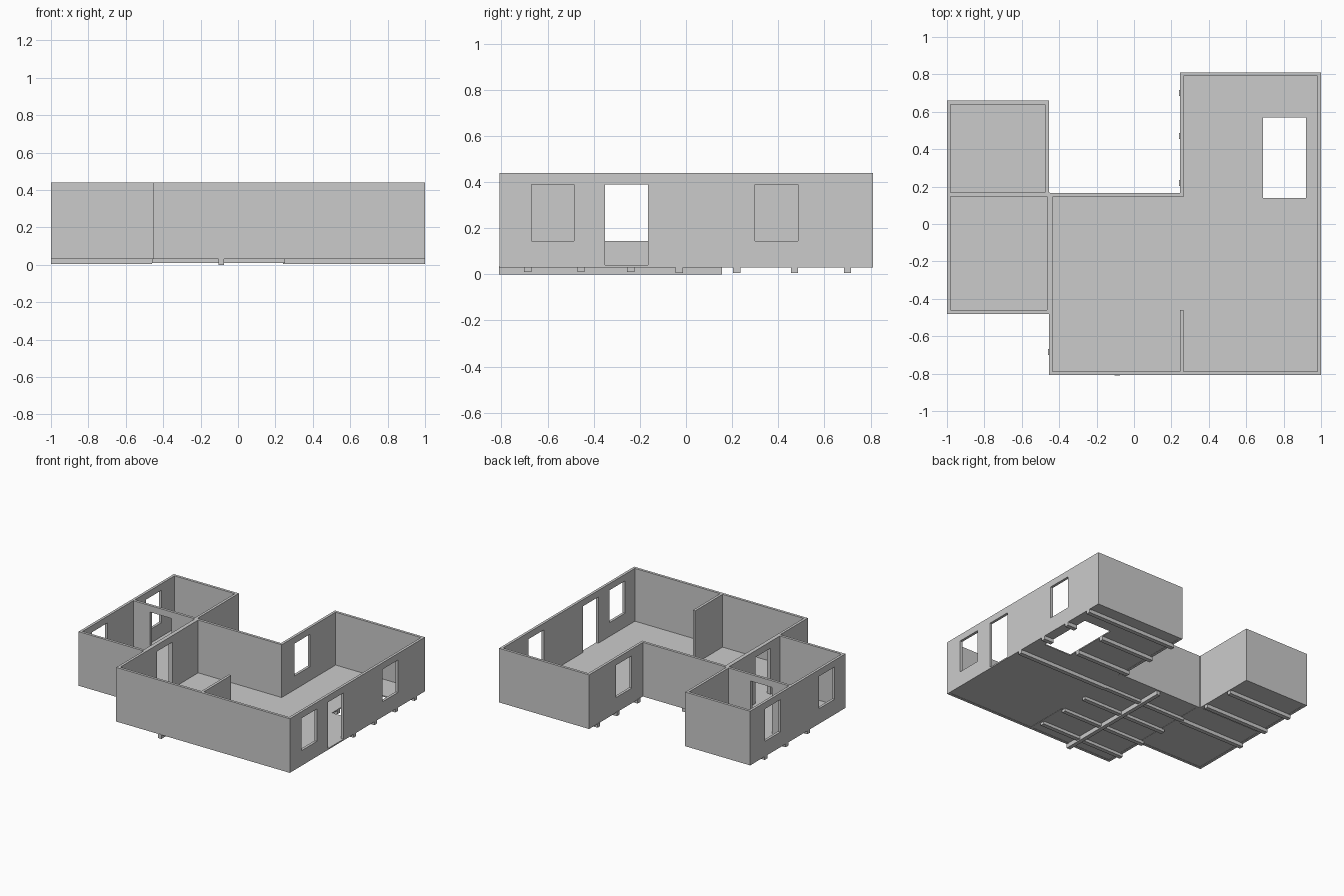
import bpy, bmesh
from mathutils import Vector

if "Cube" in bpy.data.objects:
    bpy.data.objects.remove(bpy.data.objects["Cube"])

Z0, Z1 = 0.03, 0.44                      # wall bottom and top
WIN, DOOR = (0.145, 0.39), (0.04, 0.39)  # opening heights


def panel(name, us, vs, solid, place, depth):
    """Grid of cells where solid(u, v) holds, extruded into a clean slab."""
    us, vs = sorted(set(us)), sorted(set(vs))
    bm = bmesh.new()
    pt = {(u, v): bm.verts.new(place(u, v)) for u in us for v in vs}
    for u0, u1 in zip(us, us[1:]):
        for v0, v1 in zip(vs, vs[1:]):
            if solid((u0 + u1) / 2, (v0 + v1) / 2):
                bm.faces.new([pt[u0, v0], pt[u1, v0], pt[u1, v1], pt[u0, v1]])
    bmesh.ops.delete(bm, geom=[v for v in bm.verts if not v.link_faces], context='VERTS')
    ext = bmesh.ops.extrude_face_region(bm, geom=bm.faces[:], use_keep_orig=True)
    moved = [e for e in ext['geom'] if isinstance(e, bmesh.types.BMVert)]
    bmesh.ops.translate(bm, verts=moved, vec=Vector(depth))
    bmesh.ops.recalc_face_normals(bm, faces=bm.faces[:])
    me = bpy.data.meshes.new(name)
    bm.to_mesh(me)
    bm.free()
    ob = bpy.data.objects.new(name, me)
    bpy.context.collection.objects.link(ob)
    return ob


def wall(name, axis, pos, a, b, holes=(), t=0.02):
    """Wall running along axis from a to b; holes are (start, end, (low, high))."""
    us = [a, b] + [h[i] for h in holes for i in (0, 1)]
    vs = [Z0, Z1] + [z for h in holes for z in h[2]]
    solid = lambda u, v: not any(h[0] < u < h[1] and h[2][0] < v < h[2][1] for h in holes)
    if axis == 'x':
        panel(name, us, vs, solid, lambda u, v: (u, pos, v), (0, t, 0))
    else:
        panel(name, us, vs, solid, lambda u, v: (pos, u, v), (t, 0, 0))


def beam(name, x0, x1, y0, y1, z0=0.0, z1=0.034):
    panel(name, [x0, x1], [y0, y1], lambda u, v: True,
          lambda u, v: (u, v, z0), (0, 0, z1 - z0))


# Openings
back_win = (0.30, 0.485, WIN)
mid_win = (-0.35, -0.165, WIN)
mid_door = (-0.35, -0.165, DOOR)

# Walls running front to back
wall("left_wall", 'y', -1.0, -0.48, 0.66, [back_win, mid_win])
wall("back_left_room_side", 'y', -0.475, 0.155, 0.66)
wall("middle_wall", 'y', -0.465, -0.48, 0.165, [mid_door], 0.03)
wall("middle_wall_front", 'y', -0.455, -0.805, -0.48)
wall("right_wall", 'y', 0.98, -0.805, 0.81,
     [(-0.67, -0.485, WIN), mid_door, back_win])
wall("right_wing_inner_wall", 'y', 0.245, 0.145, 0.81, [back_win])
wall("partition_stub", 'y', 0.245, -0.79, -0.46)

# Walls running left to right
wall("left_room_front", 'x', -0.48, -0.985, -0.45)
wall("left_divider", 'x', 0.148, -0.985, -0.45, [(-0.84, -0.66, DOOR)])
wall("left_room_back", 'x', 0.64, -0.985, -0.46)
wall("middle_back", 'x', 0.145, -0.44, 0.25)
wall("front_wall", 'x', -0.808, -0.455, 1.0)
wall("right_back", 'x', 0.79, 0.245, 1.0)


# Floor with stair opening
def in_floor(x, y):
    if 0.69 < x < 0.92 and 0.14 < y < 0.57:
        return False
    if x < -0.455:
        return -0.475 < y < 0.655
    return -0.8 < y < (0.8 if x > 0.25 else 0.155)


panel("floor", [-0.995, -0.455, 0.25, 0.69, 0.92, 0.995],
      [-0.8, -0.475, 0.14, 0.155, 0.57, 0.655, 0.8],
      in_floor, lambda u, v: (u, v, 0.032), (0, 0, 0.008))

# Joists under the floor
w = 0.016
beam("long_beam", -0.105, -0.075, -0.81, 0.155)
for y in (-0.685, -0.455, -0.24, -0.03):
    beam("middle_joist", -0.46, 0.25, y - w, y + w, 0.01)
for y in (-0.04, 0.22, 0.47):
    beam("left_joist", -1.0, -0.46, y - w, y + w, 0.005)
for y in (-0.03, 0.70):
    beam("right_joist", 0.24, 1.0, y - w, y + w, 0.005)
for y in (0.22, 0.47):
    beam("cut_joist_inner", 0.24, 0.69, y - w, y + w, 0.005)
    beam("cut_joist_outer", 0.92, 1.0, y - w, y + w, 0.005)
